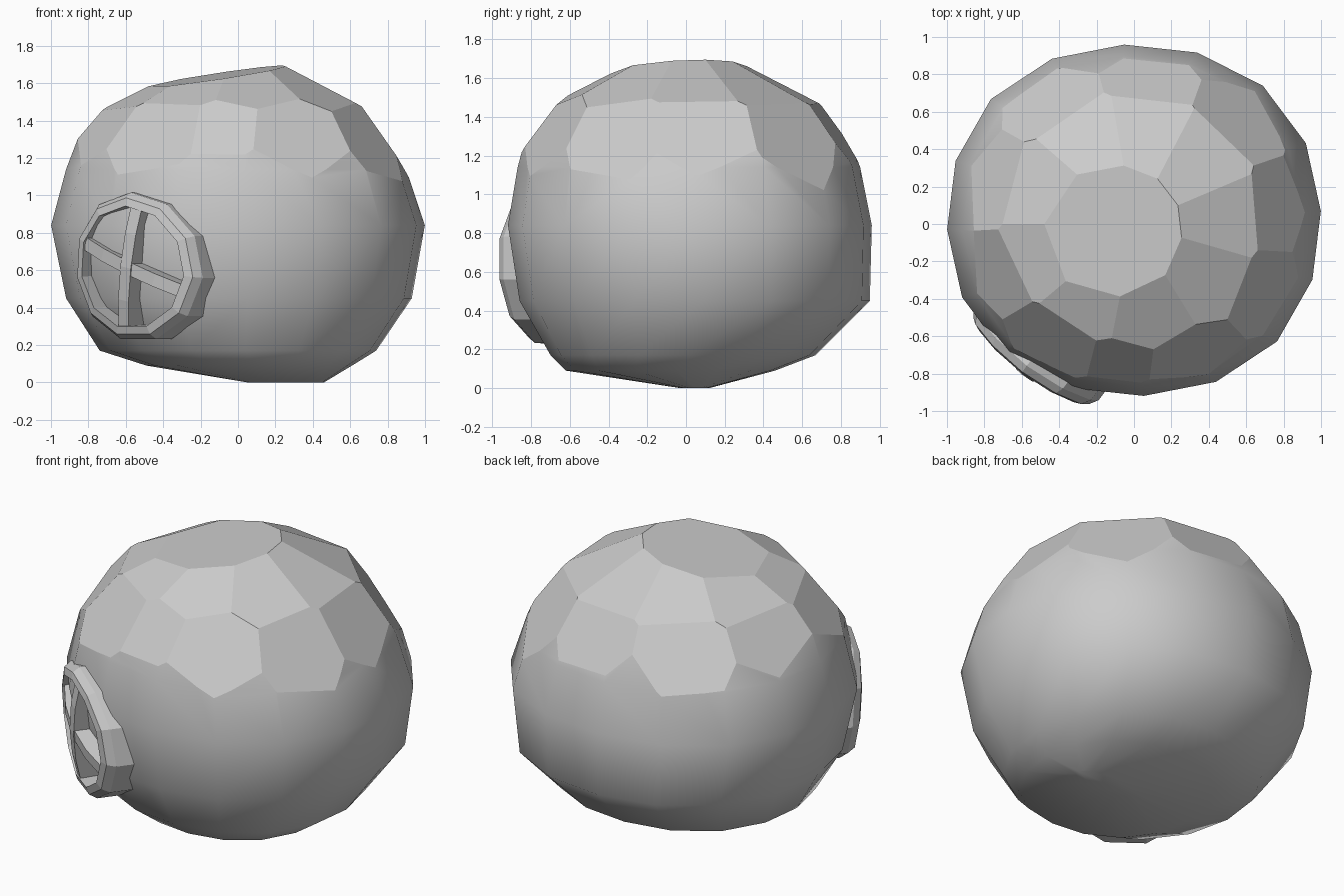
import bpy, bmesh
from math import sin, cos, radians, pi
from mathutils import Vector

cube = bpy.data.objects.get("Cube")
if cube:
    bpy.data.objects.remove(cube, do_unlink=True)

grey = bpy.data.materials.new("stone_grey")
grey.use_nodes = True
grey.diffuse_color = (0.6, 0.6, 0.6, 1)
grey.node_tree.nodes["Principled BSDF"].inputs["Base Color"].default_value = (0.6, 0.6, 0.6, 1)


def finish(name, bm):
    bmesh.ops.recalc_face_normals(bm, faces=bm.faces)
    mesh = bpy.data.meshes.new(name)
    bm.to_mesh(mesh)
    bm.free()
    mesh.materials.append(grey)
    ob = bpy.data.objects.new(name, mesh)
    bpy.context.scene.collection.objects.link(ob)
    return ob


# Rounded boulder body: stacked rings given as z, x min, x max, y min, y max
RINGS = [
    (0.00, 0.05, 0.46, -0.03, 0.12),
    (0.09, -0.49, 0.61, -0.62, 0.46),
    (0.17, -0.74, 0.74, -0.70, 0.67),
    (0.45, -0.92, 0.93, -0.86, 0.95),
    (0.84, -1.00, 1.00, -0.92, 0.96),
    (1.14, -0.92, 0.90, -0.87, 0.90),
    (1.40, -0.82, 0.80, -0.80, 0.80),
    (1.65, -0.60, 0.58, -0.58, 0.58),
    (1.80, -0.30, 0.30, -0.30, 0.30),
]
SIDES = 16
bm = bmesh.new()
loops = []
for z, x0, x1, y0, y1 in RINGS:
    ring = []
    for i in range(SIDES):
        a = 2 * pi * i / SIDES + radians(3)
        k = 1 + 0.03 * sin(2 * a) ** 2
        ring.append(bm.verts.new(((x0 + x1) / 2 + cos(a) * k * (x1 - x0) / 2,
                                  (y0 + y1) / 2 + sin(a) * k * (y1 - y0) / 2, z)))
    loops.append(ring)
for lo, hi in zip(loops, loops[1:]):
    for i in range(SIDES):
        j = (i + 1) % SIDES
        bm.faces.new((lo[i], lo[j], hi[j], hi[i]))
bm.faces.new(loops[0][::-1])
bm.faces.new(loops[-1])
for f in bm.faces:
    f.smooth = True


# Chiselled flat facets sliced off the crown
def slice_off(point, normal):
    geom = bm.verts[:] + bm.edges[:] + bm.faces[:]
    res = bmesh.ops.bisect_plane(bm, geom=geom, dist=1e-4, plane_co=point,
                                 plane_no=normal, clear_outer=True)
    rim = [e for e in res["geom_cut"] if isinstance(e, bmesh.types.BMEdge) and e.is_boundary]
    if rim:
        for f in bmesh.ops.edgeloop_fill(bm, edges=rim)["faces"]:
            f.smooth = False


def facet(azimuth, elevation, distance):
    a, e = radians(azimuth), radians(elevation)
    n = Vector((cos(a) * cos(e), sin(a) * cos(e), sin(e)))
    slice_off(Vector((0, 0, 0.8)) + n * distance, n)


# Lower facets: azimuth, elevation, distance
for az, el, d in ((4, 35, 0.92), (45, 33, 0.925), (83, 35, 0.93), (122, 36, 0.935),
                  (163, 39, 0.945), (203, 39, 0.94), (238, 36, 0.915),
                  (264, 37, 0.922), (293, 33, 0.912), (334, 33, 0.918)):
    facet(az, el, d)
# Upper facets and the tilted top
for az in (3, 43, 82, 118, 160, 200, 240, 278, 325):
    facet(az, 62, 0.903)
slice_off(Vector((0, 0, 1.655)), Vector((-0.15, -0.05, 1)).normalized())
finish("boulder_body", bm)

# Curved frame of reference for the round window on the front
AZ = radians(233)
OUT = Vector((cos(AZ), sin(AZ), 0))
SIDE = Vector((-sin(AZ), cos(AZ), 0))


def on_window(u, v, sink=0.0):
    depth = 1.01 - 0.6 * u * u - 0.35 * v * v + 0.08 * v - sink
    return OUT * depth + SIDE * u + Vector((0, 0, 0.615 + v))


# Window rim
bm = bmesh.new()
N = 11
section = [(1.0, 0.17), (1.0, 0.035), (0.93, 0.0), (0.82, 0.0), (0.80, 0.17)]
spokes = []
for i in range(N):
    a = 2 * pi * i / N + radians(-8)
    spokes.append([bm.verts.new(on_window(0.42 * s * cos(a), 0.40 * s * sin(a), d))
                   for s, d in section])
for i in range(N):
    p, q = spokes[i], spokes[(i + 1) % N]
    for k in range(len(section)):
        m = (k + 1) % len(section)
        bm.faces.new((p[k], p[m], q[m], q[k]))
finish("window_rim", bm)


# Crossed window bars that follow the curve
def bar(name, angle, half_width, sink):
    bm = bmesh.new()
    d = Vector((cos(radians(angle)), sin(radians(angle))))
    w = Vector((-d.y, d.x)) * half_width
    cuts = []
    for t in (-0.35, -0.18, 0, 0.18, 0.35):
        a, b = d * t + w, d * t - w
        cuts.append([bm.verts.new(on_window(p.x, p.y, s))
                     for p, s in ((a, 0.17), (a, sink), (b, sink), (b, 0.17))])
    for p, q in zip(cuts, cuts[1:]):
        for k in range(4):
            m = (k + 1) % 4
            bm.faces.new((p[k], p[m], q[m], q[k]))
    bm.faces.new(cuts[0])
    bm.faces.new(cuts[-1][::-1])
    finish(name, bm)


bar("window_upright_bar", 79, 0.035, 0.01)
bar("window_cross_bar", -22, 0.035, 0.014)
